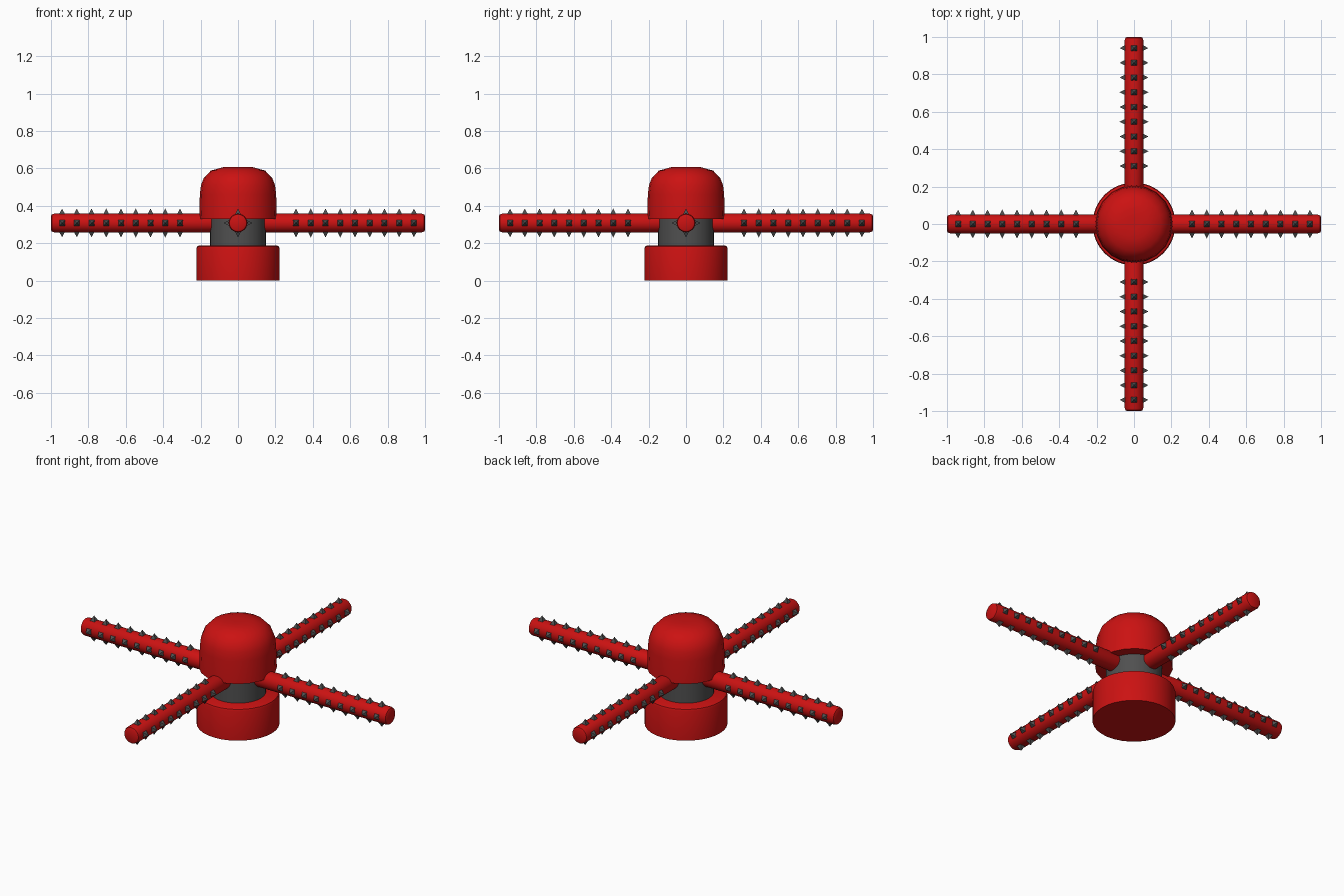
import bpy, bmesh, math
from mathutils import Matrix, Vector

if "Cube" in bpy.data.objects:
    bpy.data.objects.remove(bpy.data.objects["Cube"])


def material(name, rgb):
    m = bpy.data.materials.new(name)
    m.diffuse_color = (*rgb, 1)
    m.use_nodes = True
    m.node_tree.nodes["Principled BSDF"].inputs["Base Color"].default_value = m.diffuse_color
    return m


RED = material("red_paint", (0.6, 0.006, 0.006))
GREY = material("dark_metal", (0.08, 0.08, 0.08))


def finish(name, bm, mat, smooth=True):
    bmesh.ops.recalc_face_normals(bm, faces=bm.faces)
    me = bpy.data.meshes.new(name)
    bm.to_mesh(me)
    bm.free()
    me.materials.append(mat)
    ob = bpy.data.objects.new(name, me)
    bpy.context.collection.objects.link(ob)
    if smooth:
        bpy.ops.object.select_all(action='DESELECT')
        ob.select_set(True)
        bpy.context.view_layer.objects.active = ob
        bpy.ops.object.shade_smooth_by_angle(angle=math.radians(40))
    return ob


def lathe(name, profile, sides, mat, matrix=Matrix()):
    """Closed solid of revolution about z from (radius, height) points."""
    bm = bmesh.new()
    rings = []
    for r, z in profile:
        rings.append([bm.verts.new(matrix @ Vector((
            r * math.cos(2 * math.pi * i / sides),
            r * math.sin(2 * math.pi * i / sides), z))) for i in range(sides)])
    for a, b in zip(rings, rings[1:]):
        for i in range(sides):
            j = (i + 1) % sides
            bm.faces.new((a[i], a[j], b[j], b[i]))
    bm.faces.new(rings[0][::-1])
    bm.faces.new(rings[-1])
    return finish(name, bm, mat)


# Body: base, grey hub and domed cap
lathe("base", [(0.222, 0), (0.222, 0.172), (0.218, 0.183), (0.207, 0.188)], 32, RED)
lathe("hub", [(0.15, 0.17), (0.15, 0.36)], 32, GREY)
lathe("dome_cap", [(0.208, 0.328), (0.204, 0.46), (0.198, 0.51), (0.182, 0.55),
                   (0.145, 0.588), (0.08, 0.606), (0.03, 0.607)], 20, RED)

# Four spiked arms
ARM_Z, ARM_R = 0.308, 0.05
rod = [(0.036, 0.12), (0.046, 0.125), (ARM_R, 0.137),
       (ARM_R, 0.983), (0.046, 0.995), (0.036, 1.0)]
for k, side in enumerate(("right", "back", "left", "front")):
    place = (Matrix.Translation((0, 0, ARM_Z)) @ Matrix.Rotation(k * math.pi / 2, 4, 'Z')
             @ Matrix.Rotation(math.pi / 2, 4, 'Y'))
    lathe(side + "_arm", rod, 24, RED, place)

    # Rows of four-sided spikes around the arm
    bm = bmesh.new()
    for n in range(9):
        for q in range(4):
            m = (place @ Matrix.Translation((0, 0, 0.31 + n * 0.0788))
                 @ Matrix.Rotation(q * math.pi / 2, 4, 'Z')
                 @ Matrix.Translation((0.0605, 0, 0))
                 @ Matrix.Rotation(math.pi / 2, 4, 'Y')
                 @ Matrix.Rotation(math.pi / 4, 4, 'Z'))
            bmesh.ops.create_cone(bm, cap_ends=True, segments=4, radius1=0.024,
                                  radius2=0, depth=0.033, matrix=m)
    finish(side + "_spikes", bm, GREY, smooth=False)
